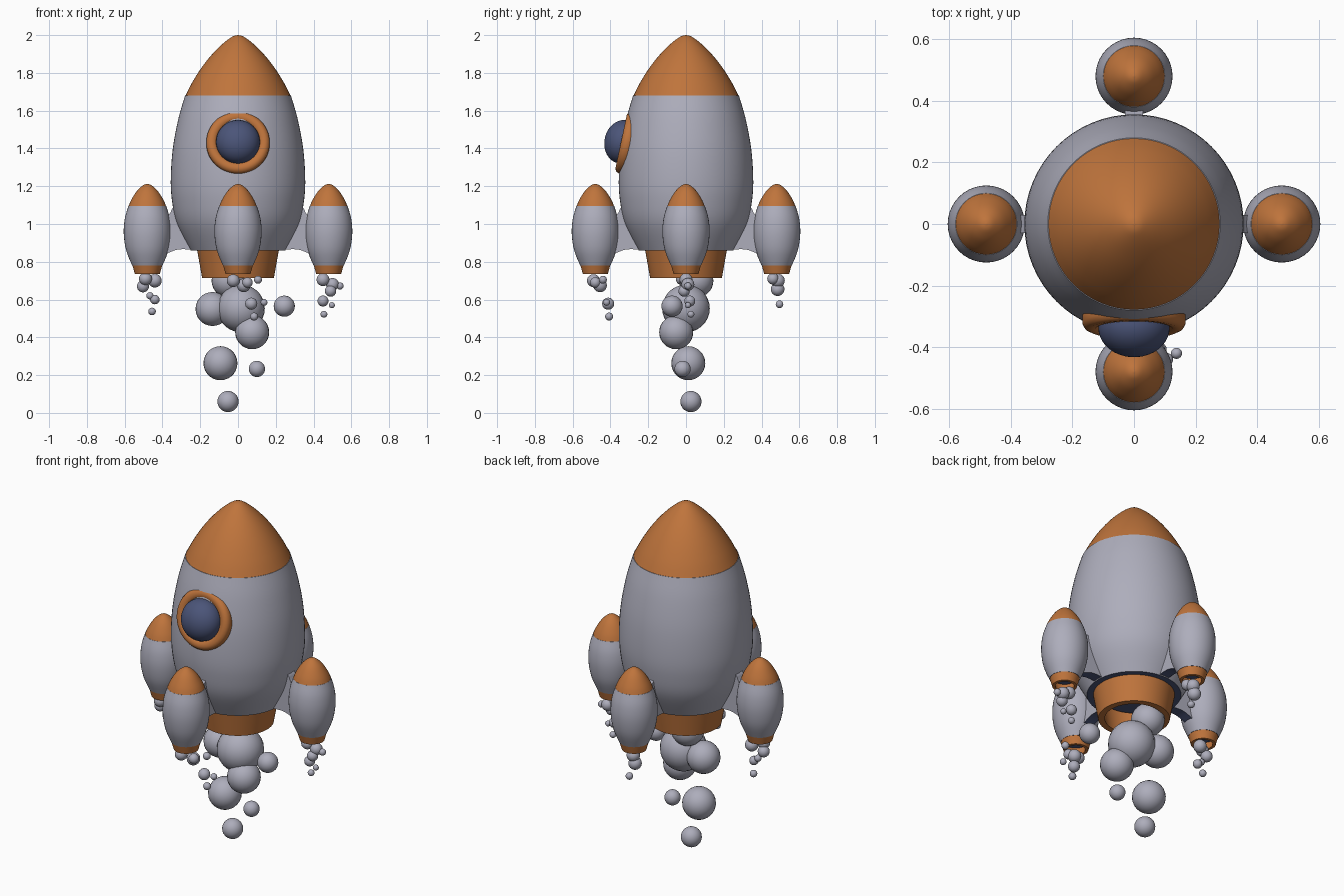
import bpy, bmesh, math
from mathutils import Matrix, Vector

if "Cube" in bpy.data.objects:
    bpy.data.objects.remove(bpy.data.objects["Cube"])


def material(name, rgb):
    m = bpy.data.materials.new(name)
    m.diffuse_color = (*rgb, 1)
    m.use_nodes = True
    m.node_tree.nodes["Principled BSDF"].inputs["Base Color"].default_value = m.diffuse_color
    return m


SILVER = material("silver", (0.42, 0.42, 0.50))
ORANGE = material("burnt orange", (0.52, 0.175, 0.045))
NAVY = material("navy", (0.07, 0.09, 0.19))


def finish(bm, name, mats, matrix=None, angle=40):
    me = bpy.data.meshes.new(name)
    bm.to_mesh(me)
    bm.free()
    for m in mats:
        me.materials.append(m)
    ob = bpy.data.objects.new(name, me)
    bpy.context.collection.objects.link(ob)
    if matrix is not None:
        ob.matrix_world = matrix
    bpy.ops.object.select_all(action='DESELECT')
    ob.select_set(True)
    bpy.context.view_layer.objects.active = ob
    bpy.ops.object.shade_smooth_by_angle(angle=math.radians(angle))
    return ob


def spline(pts, n=5):
    """Smooth curve through the given points."""
    out = []
    for i in range(len(pts) - 1):
        p = [Vector(pts[max(0, min(len(pts) - 1, i + k))]) for k in (-1, 0, 1, 2)]
        for s in range(n):
            t = s / n
            out.append(0.5 * (2 * p[1] + (p[2] - p[0]) * t
                              + (2 * p[0] - 5 * p[1] + 4 * p[2] - p[3]) * t * t
                              + (3 * p[1] - p[0] - 3 * p[2] + p[3]) * t ** 3))
    return out + [Vector(pts[-1])]


def lathe(name, profile, mats, matrix=None, steps=64, closed=False, rule=None):
    """Spin an (r, z) profile round the z axis."""
    bm = bmesh.new()
    vs = [bm.verts.new((max(p[0], 0), 0, p[1])) for p in profile]
    edges = [bm.edges.new(e) for e in zip(vs, vs[1:])]
    if closed:
        edges.append(bm.edges.new((vs[-1], vs[0])))
    bmesh.ops.spin(bm, geom=vs + edges, cent=(0, 0, 0), axis=(0, 0, 1),
                   angle=2 * math.pi, steps=steps, use_duplicate=False)
    bmesh.ops.remove_doubles(bm, verts=bm.verts, dist=1e-5)
    bmesh.ops.recalc_face_normals(bm, faces=bm.faces)
    if rule:
        for f in bm.faces:
            f.material_index = rule(f)
    return finish(bm, name, mats, matrix)


def ball(name, x, y, z, r):
    bm = bmesh.new()
    bmesh.ops.create_uvsphere(bm, u_segments=24, v_segments=14, radius=r)
    finish(bm, name, [SILVER], Matrix.Translation((x, y, z)))


def underside(f):
    return 1 if f.normal.z < -0.7 else 0


# Main hull with a dark underside
hull = spline([(0.25, 0.86), (0.322, 1.0), (0.349, 1.12), (0.356, 1.24),
               (0.345, 1.4), (0.315, 1.56), (0.28, 1.68)])
lathe("hull", [(0, 0.86)] + hull + [(0, 1.68)], [SILVER, NAVY], rule=underside)

# Nose cone, slightly proud of the hull
nose = spline([(0.281, 1.673), (0.245, 1.745), (0.195, 1.825), (0.14, 1.895),
               (0.08, 1.955), (0.03, 1.992), (0, 2.0)])
lathe("nose_cone", [(0, 1.673)] + nose, [ORANGE])

# Hollow main nozzle
lathe("main_nozzle", [(0.217, 0.865), (0.19, 0.715), (0.155, 0.715), (0.175, 0.85)],
      [ORANGE], closed=True)

# Porthole: rounded ring and flattened glass dome, tilted with the hull
tilt = Matrix.Translation((0, -0.322, 1.432)) @ Matrix.Rotation(math.radians(78), 4, 'X')
lathe("porthole_ring", [(0.105, -0.04), (0.158, -0.04), (0.168, -0.025), (0.168, 0.0),
                        (0.16, 0.015), (0.145, 0.022), (0.125, 0.02), (0.112, 0.008)],
      [ORANGE], tilt, 48, closed=True)
dome = [(0.116 * math.cos(a * math.pi / 20), 0.015 + 0.095 * math.sin(a * math.pi / 20))
        for a in range(11)]
lathe("porthole_glass", [(0, -0.03), (0.116, -0.03)] + dome, [NAVY], tilt, 48)

# Four boosters, each with cap, nozzle and fin
pod = spline([(0.08, 0.78), (0.112, 0.86), (0.125, 0.95), (0.119, 1.03), (0.1, 1.095)], 4)
cap = spline([(0.101, 1.09), (0.085, 1.128), (0.055, 1.175), (0.022, 1.205), (0, 1.212)], 4)
fin_top = spline([(0.22, 1.14), (0.335, 1.095), (0.365, 1.05), (0.43, 1.0)], 4)
fin_low = spline([(0.43, 0.825), (0.375, 0.845), (0.31, 0.866), (0.22, 0.862)], 4)
for i, side in enumerate(("right", "back", "left", "front")):
    turn = Matrix.Rotation(i * math.pi / 2, 4, 'Z')
    place = turn @ Matrix.Translation((0.48, 0, 0))
    lathe(side + "_booster", [(0, 0.78)] + pod + [(0, 1.095)], [SILVER, NAVY], place, 40,
          rule=underside)
    lathe(side + "_booster_cap", [(0, 1.09)] + cap, [ORANGE], place, 40)
    lathe(side + "_booster_nozzle", [(0.08, 0.786), (0.066, 0.735), (0.05, 0.735), (0.06, 0.782)],
          [ORANGE], place, 40, closed=True)
    bm = bmesh.new()
    face = bm.faces.new([bm.verts.new((p[0], -0.03, p[1])) for p in fin_top + fin_low])
    ext = bmesh.ops.extrude_face_region(bm, geom=[face])["geom"]
    bmesh.ops.translate(bm, vec=(0, 0.06, 0),
                        verts=[g for g in ext if isinstance(g, bmesh.types.BMVert)])
    bmesh.ops.recalc_face_normals(bm, faces=bm.faces)
    for f in bm.faces:
        f.material_index = underside(f)
    finish(bm, side + "_fin", [SILVER, NAVY], turn)

# Main exhaust puffs: x, y, z, radius
for p in [(0.016, 0.0, 0.553, 0.126), (-0.135, 0.03, 0.55, 0.09), (0.075, -0.052, 0.427, 0.09),
          (0.245, -0.074, 0.565, 0.056), (-0.093, 0.012, 0.263, 0.09),
          (0.1, -0.018, 0.233, 0.043), (-0.053, 0.026, 0.06, 0.056), (-0.05, 0.055, 0.7, 0.09)]:
    ball("exhaust_puff", *p)

# Booster exhaust puffs
for p in [(-0.503, 0.0, 0.67, 0.032), (-0.44, 0.02, 0.7, 0.036), (-0.49, -0.02, 0.71, 0.034),
          (-0.466, 0.0, 0.62, 0.019), (-0.44, 0.0, 0.6, 0.025), (-0.455, 0.025, 0.537, 0.02),
          (0.45, 0.0, 0.705, 0.034), (0.5, 0.01, 0.68, 0.034), (0.49, -0.01, 0.645, 0.03),
          (0.54, 0.01, 0.672, 0.019), (0.45, 0.02, 0.592, 0.029), (0.497, 0.01, 0.57, 0.016),
          (0.455, 0.026, 0.522, 0.018)]:
    ball("side_puff", *p)
for p in [(-0.025, -0.49, 0.7, 0.034), (0.03, -0.455, 0.675, 0.036), (0.05, -0.48, 0.69, 0.028),
          (0.07, -0.412, 0.578, 0.032), (0.085, -0.407, 0.51, 0.021), (0.138, -0.42, 0.585, 0.018),
          (0.106, -0.44, 0.705, 0.021), (0.0, 0.487, 0.7, 0.036), (-0.01, 0.485, 0.655, 0.036),
          (0.02, 0.46, 0.71, 0.03), (0.02, 0.495, 0.575, 0.02)]:
    ball("end_puff", *p)
